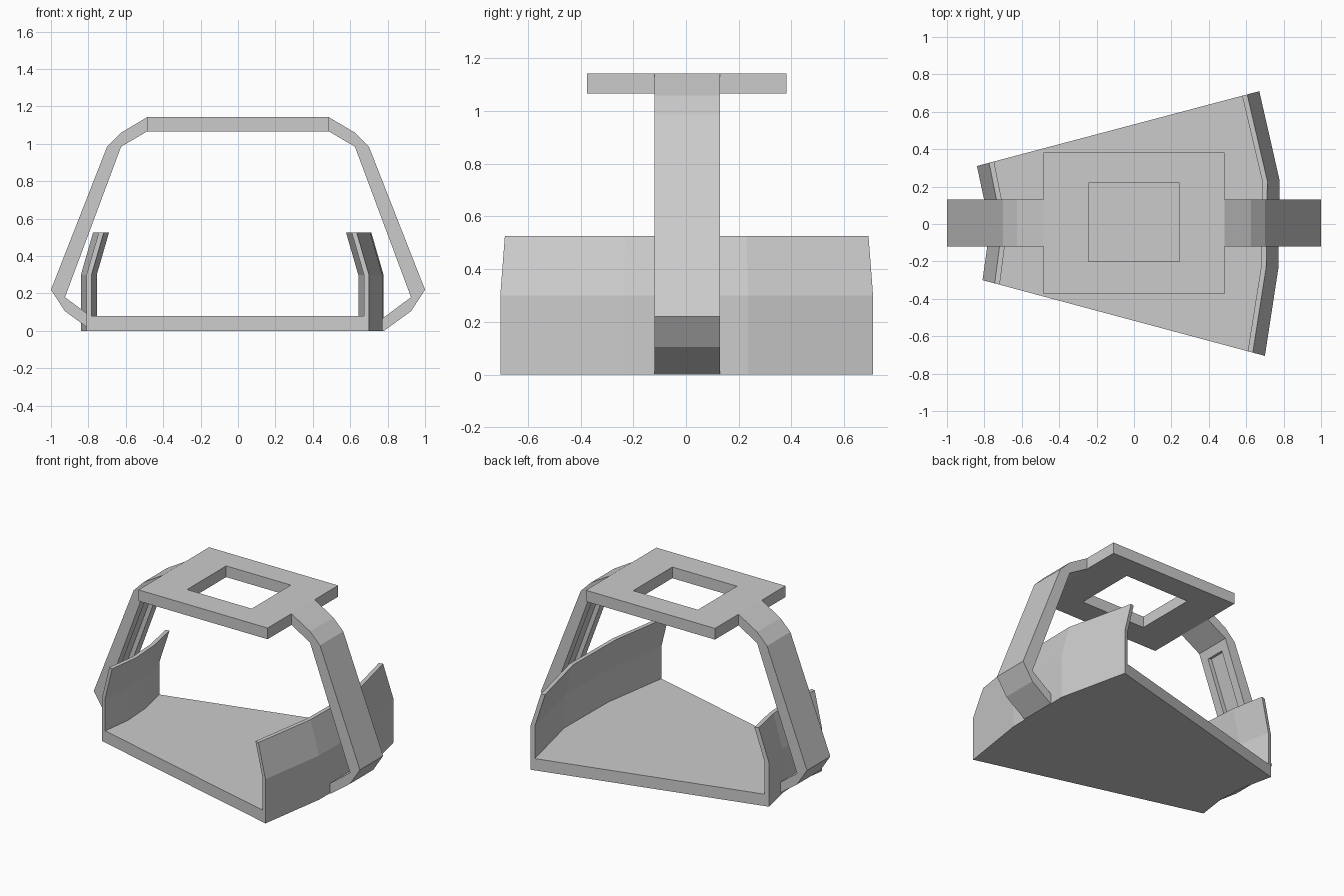
import bpy
import bmesh
from mathutils import Vector

cube = bpy.data.objects.get("Cube")
if cube:
    bpy.data.objects.remove(cube, do_unlink=True)

grey = bpy.data.materials.new("light grey")
grey.use_nodes = True
grey.diffuse_color = (0.6, 0.6, 0.6, 1)
grey.node_tree.nodes["Principled BSDF"].inputs["Base Color"].default_value = (0.6, 0.6, 0.6, 1)


def finish(name, bm):
    bmesh.ops.recalc_face_normals(bm, faces=bm.faces)
    mesh = bpy.data.meshes.new(name)
    bm.to_mesh(mesh)
    bm.free()
    mesh.materials.append(grey)
    obj = bpy.data.objects.new(name, mesh)
    bpy.context.collection.objects.link(obj)
    return obj


def loft(bm, rings, closed=False):
    """Skin a row of closed rings, then cap the ends or join them up."""
    loops = [[bm.verts.new(p) for p in ring] for ring in rings]
    pairs = list(zip(loops, loops[1:]))
    if closed:
        pairs.append((loops[-1], loops[0]))
    else:
        bm.faces.new(loops[0])
        bm.faces.new(loops[-1])
    for a, b in pairs:
        for i in range(len(a)):
            j = (i + 1) % len(a)
            bm.faces.new((a[i], a[j], b[j], b[i]))


FLOOR_TOP, BEND, WALL_TOP = 0.08, 0.3, 0.525
THICK, LEAN = 0.027, 0.065
APEX = Vector((-1.976, 0.009))
wide_edge = [(0.67, 0.71), (0.778, 0.235), (0.772, -0.235), (0.70, -0.705)]
narrow_edge = [(-0.84, 0.31), (-0.795, 0.10), (-0.782, -0.10), (-0.81, -0.30)]

# Fan-shaped floor
bm = bmesh.new()
outline = wide_edge + narrow_edge[::-1]
loft(bm, [[(x, y, z) for x, y in outline] for z in (0, FLOOR_TOP)])
finish("floor", bm)


# End walls, bent inwards at the top
def end_wall(name, edge, inward):
    section = [(0, FLOOR_TOP), (0, BEND), (LEAN, WALL_TOP),
               (LEAN + THICK, WALL_TOP), (THICK, BEND), (THICK, FLOOR_TOP)]
    rings = []
    for point in edge:
        ray = Vector(point) - APEX
        ring = []
        for shift, z in section:
            x, y = APEX + ray * (1 + inward * shift / ray.x)
            ring.append((x, y, z))
        rings.append(ring)
    bm = bmesh.new()
    loft(bm, rings)
    finish(name, bm)


end_wall("wide_end_wall", wide_edge, -1)
end_wall("narrow_end_wall", narrow_edge, 1)


# Top frame with a rectangular opening
def rectangle(x, y0, y1, z):
    return [(-x, y0, z), (x, y0, z), (x, y1, z), (-x, y1, z)]


LOW, HIGH = 1.067, 1.143
outer, hole = (0.485, -0.375, 0.382), (0.243, -0.20, 0.22)
bm = bmesh.new()
loft(bm, [rectangle(*outer, LOW), rectangle(*outer, HIGH),
          rectangle(*hole, HIGH), rectangle(*hole, LOW)], closed=True)
finish("top_frame", bm)

# Side arms, each with a slot sunk into the inner face
arm_profile = [(0.485, HIGH), (0.625, 1.06), (0.70, 0.985), (1.0, 0.22),
               (0.925, 0.105), (0.78, 0), (0.75, 0), (0.75, 0.05),
               (0.925, 0.18), (0.625, 0.985), (0.485, LOW)]


def arm(name, side):
    bm = bmesh.new()
    loft(bm, [[(side * x, y, z) for x, z in arm_profile] for y in (-0.12, 0.13)])
    bmesh.ops.recalc_face_normals(bm, faces=bm.faces)
    inner = max((f for f in bm.faces if f.normal.x * side < -0.8),
                key=lambda f: f.calc_area())
    bmesh.ops.inset_region(bm, faces=[inner], thickness=0.083)
    direction = inner.normal.copy()
    sunk = bmesh.ops.extrude_discrete_faces(bm, faces=[inner])["faces"][0]
    bmesh.ops.translate(bm, verts=sunk.verts, vec=direction * -0.03)
    finish(name, bm)


arm("left_arm", 1)
arm("right_arm", -1)
